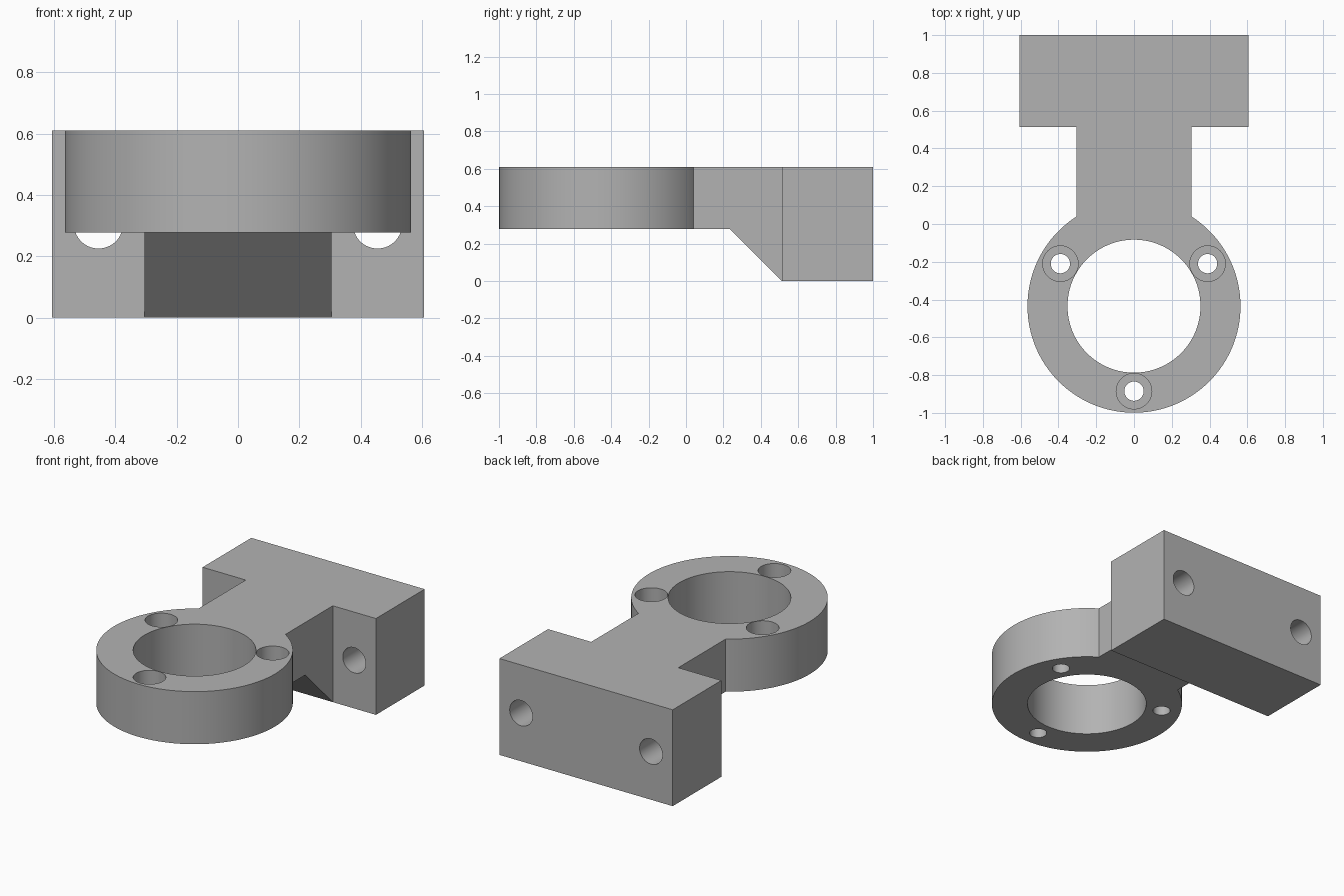
import bpy, bmesh, math
from mathutils import Matrix, Vector

cube = bpy.data.objects.get("Cube")
if cube:
    bpy.data.objects.remove(cube, do_unlink=True)

TOP, RING_BOTTOM = 0.61, 0.277
RING_Y, RING_R, BORE_R = -0.435, 0.564, 0.352
BLOCK_Y, BLOCK_X, NECK_X = 0.513, 0.607, 0.305

grey = bpy.data.materials.new("Plain grey")
grey.use_nodes = True
grey.diffuse_color = (0.45, 0.45, 0.45, 1)
grey.node_tree.nodes["Principled BSDF"].inputs["Base Color"].default_value = grey.diffuse_color


def finish(name, bm):
    bmesh.ops.recalc_face_normals(bm, faces=bm.faces)
    mesh = bpy.data.meshes.new(name)
    bm.to_mesh(mesh)
    bm.free()
    mesh.materials.append(grey)
    obj = bpy.data.objects.new(name, mesh)
    bpy.context.collection.objects.link(obj)
    return obj


def side_prism(name, profile, half_width):
    """Extrude a (y, z) outline across x."""
    bm = bmesh.new()
    face = bm.faces.new([bm.verts.new((-half_width, y, z)) for y, z in profile])
    out = bmesh.ops.extrude_face_region(bm, geom=[face])
    verts = [v for v in out["geom"] if isinstance(v, bmesh.types.BMVert)]
    bmesh.ops.translate(bm, verts=verts, vec=(2 * half_width, 0, 0))
    return finish(name, bm)


def cylinder(name, start, end, radius, segments=64):
    start, end = Vector(start), Vector(end)
    axis = end - start
    bm = bmesh.new()
    turn = Vector((0, 0, 1)).rotation_difference(axis).to_matrix().to_4x4()
    bmesh.ops.create_cone(bm, cap_ends=True, segments=segments, radius1=radius,
                          radius2=radius, depth=axis.length,
                          matrix=Matrix.Translation((start + end) / 2) @ turn)
    return finish(name, bm)


def combine(target, tool, operation):
    mod = target.modifiers.new(tool.name, 'BOOLEAN')
    mod.operation, mod.solver, mod.object = operation, 'EXACT', tool
    bpy.ops.object.select_all(action='DESELECT')
    bpy.context.view_layer.objects.active = target
    target.select_set(True)
    bpy.ops.object.modifier_apply(modifier=mod.name)
    bpy.data.objects.remove(tool, do_unlink=True)


# Clamp ring, neck with sloped gusset, and mounting block as one solid
bracket = cylinder("ring_bracket", (0, RING_Y, RING_BOTTOM), (0, RING_Y, TOP), RING_R, 128)
neck = side_prism("neck", [(RING_Y, TOP), (RING_Y, RING_BOTTOM), (0.236, RING_BOTTOM),
                           (BLOCK_Y, 0), (0.8, 0), (0.8, TOP)], NECK_X)
block = side_prism("mounting_block", [(BLOCK_Y, 0), (1, 0), (1, TOP), (BLOCK_Y, TOP)], BLOCK_X)
combine(bracket, neck, 'UNION')
combine(bracket, block, 'UNION')

# Large central bore
combine(bracket, cylinder("bore", (0, RING_Y, 0), (0, RING_Y, 1), BORE_R, 128), 'DIFFERENCE')

# Three counterbored screw holes around the ring
for degrees in (30, 150, 270):
    a = math.radians(degrees)
    x, y = 0.45 * math.cos(a), RING_Y + 0.45 * math.sin(a)
    combine(bracket, cylinder("screw_hole", (x, y, 0), (x, y, 1), 0.051), 'DIFFERENCE')
    combine(bracket, cylinder("counterbore", (x, y, TOP - 0.2), (x, y, 1), 0.094), 'DIFFERENCE')

# Two mounting holes through the block
for x in (-0.455, 0.455):
    combine(bracket, cylinder("mount_hole", (x, 0.4, TOP / 2), (x, 1.1, TOP / 2), 0.08), 'DIFFERENCE')

bpy.ops.object.select_all(action='DESELECT')
bracket.select_set(True)
bpy.context.view_layer.objects.active = bracket
bpy.ops.object.shade_smooth_by_angle(angle=math.radians(30))
